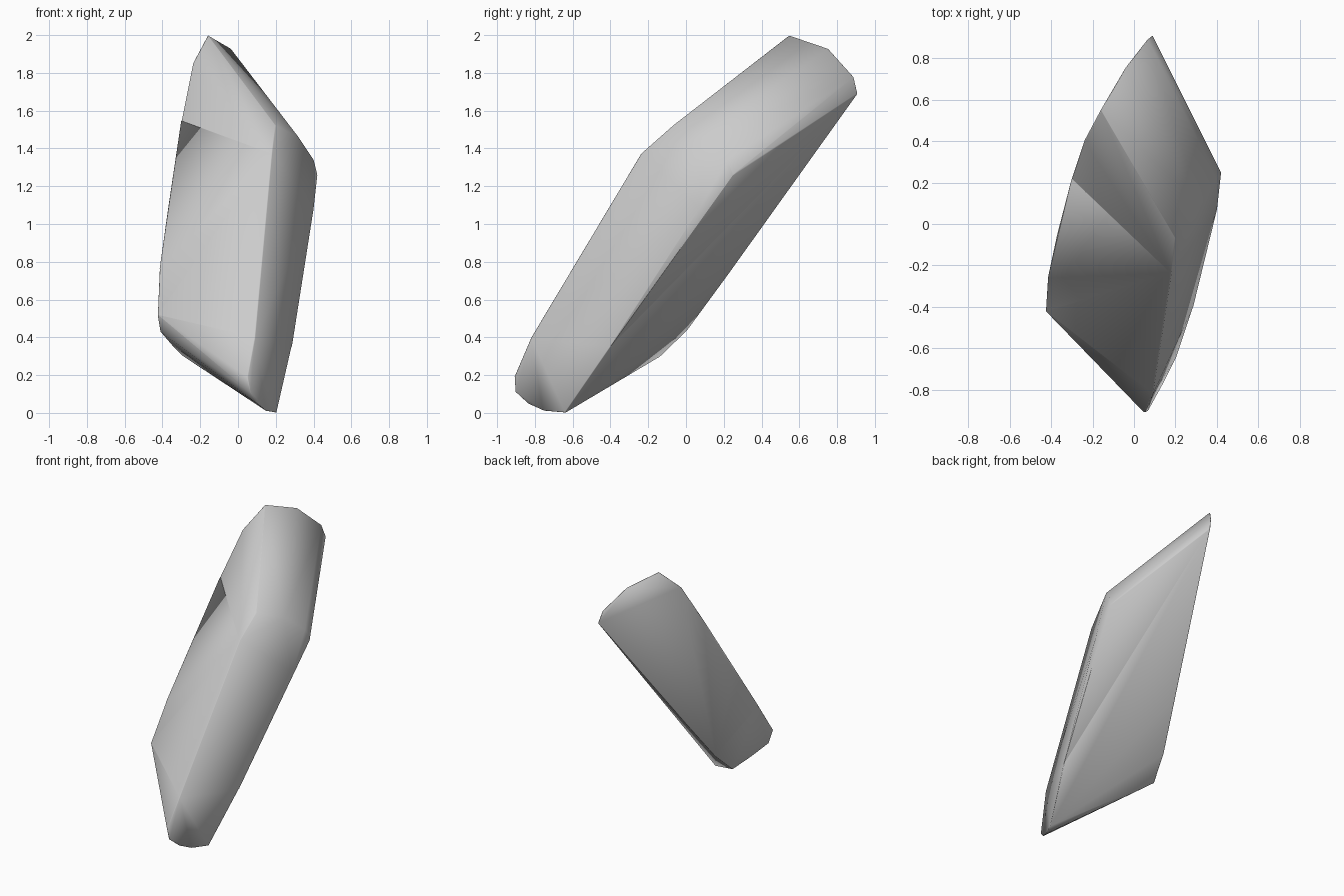
import bpy, bmesh, math

if "Cube" in bpy.data.objects:
    bpy.data.objects.remove(bpy.data.objects["Cube"])

# Matched rim points of the slanted slab: (left rim, right rim)
PAIRS = [
    ((-.16, .55, 2.0), (.20, -.07, 1.52)),
    ((-.04, .755, 1.93), (.32, .09, 1.46)),
    ((.065, .89, 1.78), (.40, .22, 1.34)),
    ((.09, .91, 1.69), (.42, .25, 1.26)),
    ((.005, .68, 1.375), (.40, .07, 1.08)),
    ((-.08, .45, 1.06), (.34, -.15, .75)),
    ((-.165, .23, .74), (.285, -.40, .35)),
    ((-.25, .01, .44), (.205, -.64, 0)),
    ((-.29, -.135, .30), (.15, -.75, .01)),
    ((-.35, -.27, .36), (.10, -.84, .05)),
    ((-.41, -.39, .43), (.065, -.905, .11)),
    ((-.425, -.42, .52), (.05, -.91, .19)),
    ((-.415, -.26, .76), (.09, -.82, .40)),
    ((-.37, -.05, 1.08), (.11, -.66, .66)),
    ((-.30, .22, 1.55), (.15, -.42, 1.06)),
    ((-.24, .40, 1.85), (.18, -.24, 1.37)),
]

# Wrap a tight convex skin around the two rims
bm = bmesh.new()
for pair in PAIRS:
    for co in pair:
        bm.verts.new(co)
res = bmesh.ops.convex_hull(bm, input=bm.verts)
inner = {g for g in res["geom_interior"] + res["geom_unused"]
         if isinstance(g, bmesh.types.BMVert)}
bmesh.ops.delete(bm, geom=list(inner), context='VERTS')
bmesh.ops.recalc_face_normals(bm, faces=bm.faces)

mesh = bpy.data.meshes.new("slanted_slab")
bm.to_mesh(mesh)
bm.free()
slab = bpy.data.objects.new("slanted_slab", mesh)
bpy.context.collection.objects.link(slab)

# Smooth surface with softened cap edges
for p in mesh.polygons:
    p.use_smooth = True
bev = slab.modifiers.new("soft_edges", 'BEVEL')
bev.width = 0.008
bev.segments = 1
bev.limit_method = 'ANGLE'
bev.angle_limit = math.radians(50)
